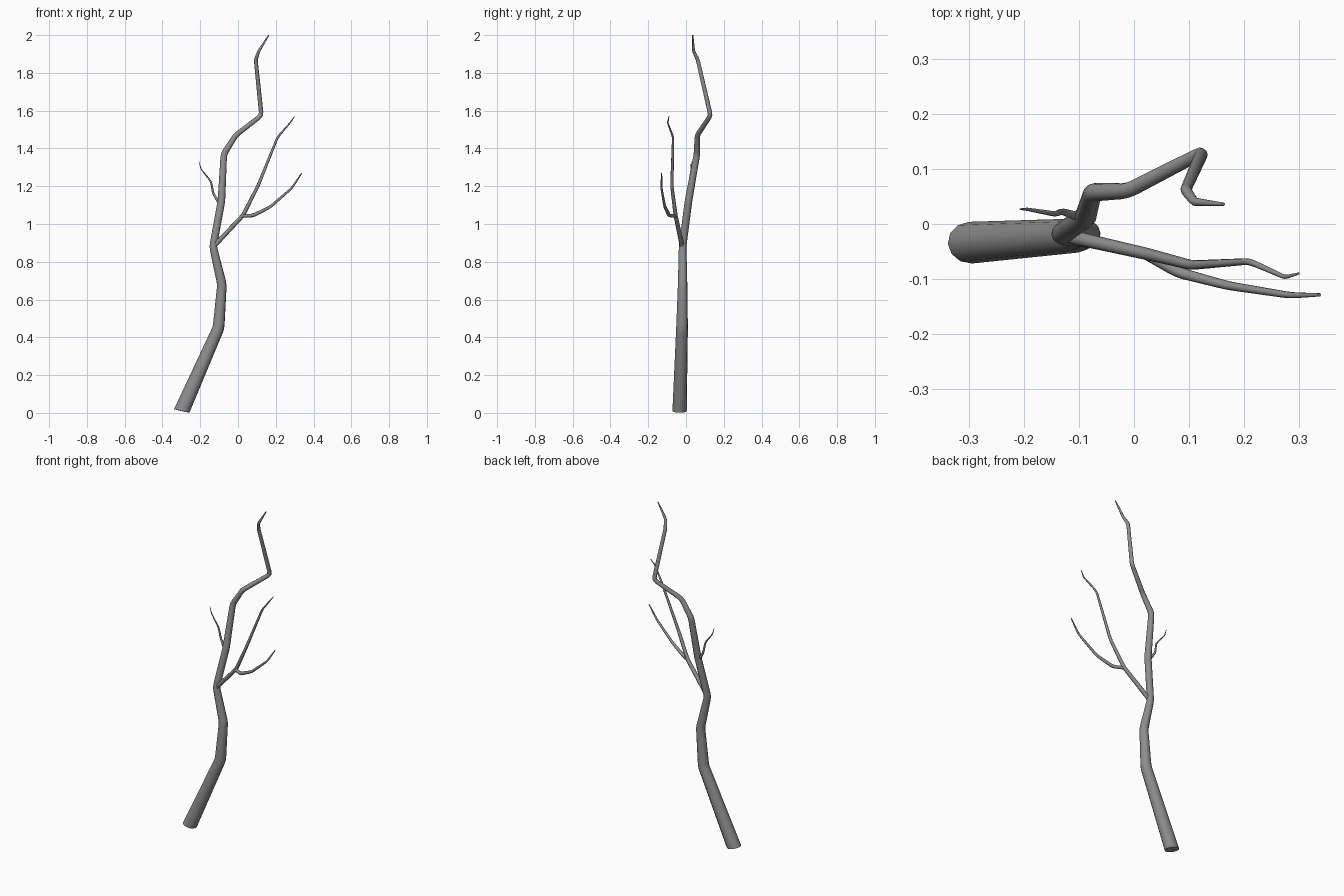
import bpy
from mathutils import Vector

if "Cube" in bpy.data.objects:
    bpy.data.objects.remove(bpy.data.objects["Cube"])

bark = bpy.data.materials.new("bark")
bark.diffuse_color = (0.27, 0.27, 0.27, 1)
bark.use_nodes = True
bark.node_tree.nodes["Principled BSDF"].inputs["Base Color"].default_value = bark.diffuse_color


def rounded(points, cut=0.2):
    """Replace each inner corner of the path by three points for a tight bend."""
    pts = [Vector(p) for p in points]          # x, y, z, radius
    out = [pts[0]]
    for a, b, c in zip(pts, pts[1:], pts[2:]):
        la, lc = (a - b).length, (c - b).length
        d = min(0.018, cut * min(la, lc))
        p, q = b + (a - b) * (d / la), b + (c - b) * (d / lc)
        out += [p, (p + q) / 4 + b / 2, q]
    return out + [pts[-1]]


def limb(name, points, sides):
    """Tapered tube along a path, turned into a smooth capped mesh."""
    path = rounded(points)
    curve = bpy.data.curves.new(name, 'CURVE')
    curve.dimensions = '3D'
    curve.bevel_depth = 1.0
    curve.bevel_resolution = (sides - 4) // 2
    curve.use_fill_caps = True
    spline = curve.splines.new('POLY')
    spline.points.add(len(path) - 1)
    for sp, p in zip(spline.points, path):
        sp.co = (p[0], p[1], p[2], 1)
        sp.radius = p[3]
    obj = bpy.data.objects.new(name, curve)
    bpy.context.collection.objects.link(obj)
    bpy.ops.object.select_all(action='DESELECT')
    obj.select_set(True)
    bpy.context.view_layer.objects.active = obj
    bpy.ops.object.convert(target='MESH')
    bpy.ops.object.shade_smooth_by_angle(angle=1.0)
    obj = bpy.context.object
    obj.data.materials.clear()
    obj.data.materials.append(bark)
    return obj


# Main trunk, from the leaning foot to the crooked tip
trunk = limb("trunk", [
    (-0.298, -0.034, 0.015, 0.038), (-0.103, -0.021, 0.45, 0.031),
    (-0.085, -0.018, 0.68, 0.025), (-0.132, -0.018, 0.88, 0.020),
    (-0.088, 0.013, 1.12, 0.020), (-0.075, 0.058, 1.37, 0.017),
    (-0.012, 0.060, 1.47, 0.014), (0.124, 0.130, 1.575, 0.012),
    (0.094, 0.062, 1.87, 0.010), (0.110, 0.040, 1.915, 0.008),
    (0.163, 0.036, 2.0, 0.003)], 12)

# Cut the foot closer to level with the ground
for v in trunk.data.vertices:
    if v.co.z < 0.1:
        v.co.x = -0.298 + (v.co.x + 0.298) * 1.18
        v.co.z = 0.010 + (v.co.z - 0.015) * 0.6

# Large side branch
limb("side_branch", [
    (-0.130, -0.020, 0.88, 0.013), (0.026, -0.055, 1.045, 0.011),
    (0.105, -0.075, 1.20, 0.009), (0.210, -0.068, 1.46, 0.006),
    (0.275, -0.097, 1.535, 0.004), (0.300, -0.090, 1.57, 0.002)], 8)

# Lower fork of the side branch
limb("lower_fork", [
    (0.020, -0.055, 1.042, 0.009), (0.080, -0.088, 1.045, 0.010),
    (0.170, -0.112, 1.09, 0.008), (0.285, -0.130, 1.19, 0.006),
    (0.338, -0.129, 1.27, 0.003)], 8)

# Small twig on the other side
limb("twig", [
    (-0.092, 0.010, 1.10, 0.009), (-0.131, 0.023, 1.16, 0.006),
    (-0.143, 0.018, 1.225, 0.005), (-0.195, 0.027, 1.29, 0.003),
    (-0.207, 0.027, 1.33, 0.0015)], 8)
